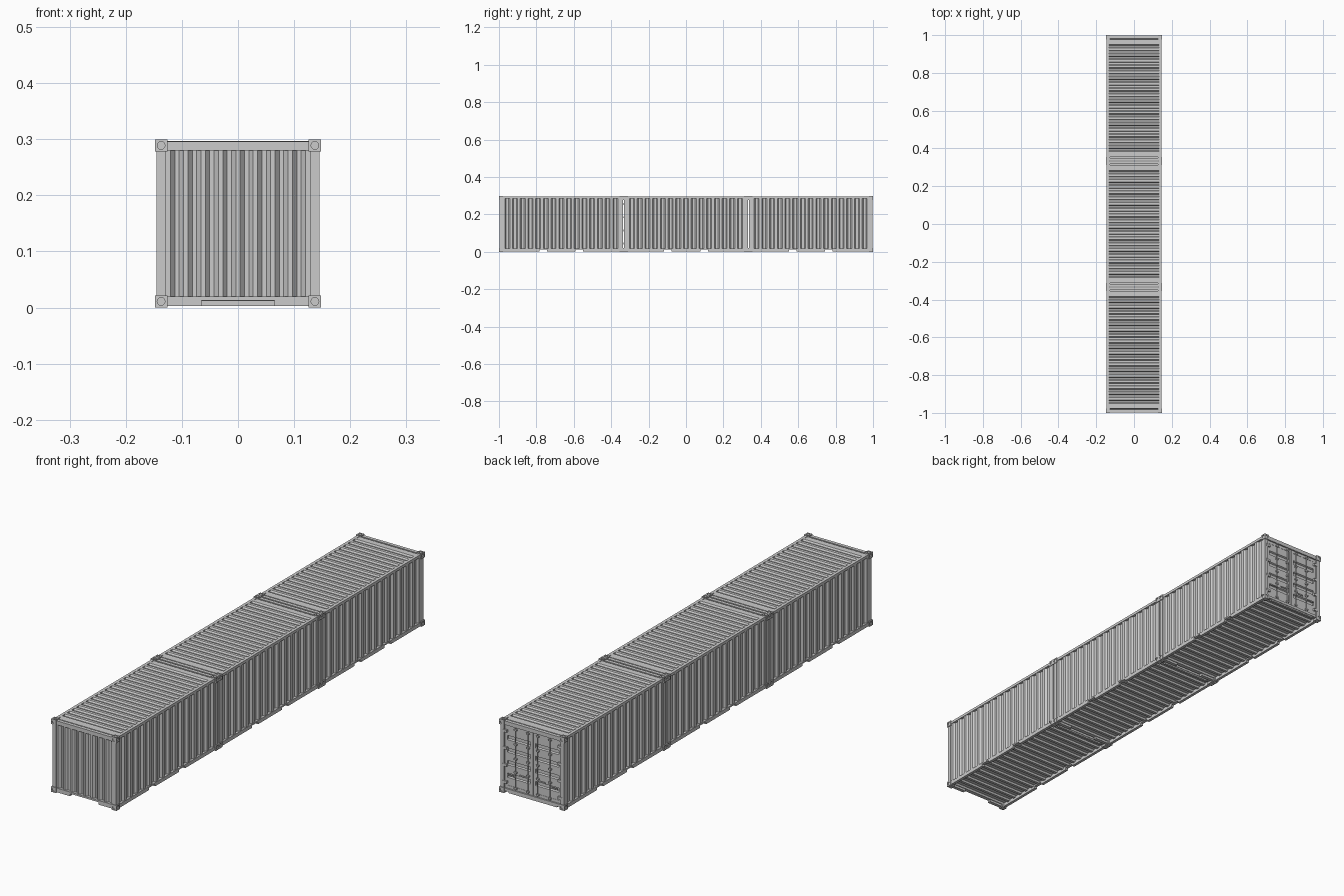
import bpy
import bmesh
import math
from mathutils import Matrix, Vector

old = bpy.data.objects.get("Cube")
if old:
    bpy.data.objects.remove(old, do_unlink=True)

UNITS = 3
LENGTH = 2 / UNITS
H = LENGTH / 2            # half length of one container
W = 0.148                 # half width over the corner fittings
TOP = 0.3
FIT = 0.022               # corner fitting size
LIP = 0.003               # how far fittings stand out from the frame
POST = 0.128              # inner edge of the corner posts
SILL, HEAD = 0.02, 0.28   # opening in the end frames
OUT = W - LIP             # outer side of the frame
END = H - LIP             # outer end of the frame

grey = bpy.data.materials.new("steel_grey")
grey.use_nodes = True
colour = (0.6, 0.6, 0.6, 1)
grey.diffuse_color = colour
grey.node_tree.nodes["Principled BSDF"].inputs["Base Color"].default_value = colour

parts = []


def finish(name, bm):
    mesh = bpy.data.meshes.new(name)
    bm.to_mesh(mesh)
    bm.free()
    mesh.materials.append(grey)
    ob = bpy.data.objects.new(name, mesh)
    bpy.context.collection.objects.link(ob)
    parts.append(ob)
    return ob


def add_box(bm, x, y, z):
    """Box from three (low, high) ranges."""
    size = [abs(r[1] - r[0]) for r in (x, y, z)]
    mid = Vector([(r[0] + r[1]) / 2 for r in (x, y, z)])
    bmesh.ops.create_cube(bm, size=1, matrix=Matrix.Translation(mid) @ Matrix.Diagonal((*size, 1)))


def boxes(name, ranges, mirror=False):
    bm = bmesh.new()
    for x, y, z in ranges:
        add_box(bm, x, y, z)
        if mirror:
            add_box(bm, (-x[1], -x[0]), y, z)
    return finish(name, bm)


def add_rod(bm, centre, radius, length, axis="Z"):
    turn = {"X": Matrix.Rotation(math.pi / 2, 4, "Y"),
            "Y": Matrix.Rotation(math.pi / 2, 4, "X"), "Z": Matrix()}[axis]
    bmesh.ops.create_cone(bm, cap_ends=True, segments=12, radius1=radius, radius2=radius,
                          depth=length, matrix=Matrix.Translation(centre) @ turn)


def corrugated(name, start, stop, count, depth, shares, place, outward):
    """Folded sheet: place(u, d, side) gives a point; shares = crest, slope, valley."""
    crest, slope, valley = shares
    step = (stop - start) / (count + crest)
    points = []
    for i in range(count):
        u = start + i * step
        a, b, c = crest * step, (crest + slope) * step, (crest + slope + valley) * step
        points += [(u, 0), (u + a, 0), (u + b, depth), (u + c, depth)]
    points += [(start + count * step, 0), (stop, 0)]
    bm = bmesh.new()
    rows = [[bm.verts.new(place(u, d, s)) for u, d in points] for s in (0, 1)]
    for i in range(len(points) - 1):
        bm.faces.new((rows[0][i], rows[0][i + 1], rows[1][i + 1], rows[1][i]))
    bm.normal_update()
    if sum(f.normal.dot(Vector(outward)) for f in bm.faces) < 0:
        bmesh.ops.reverse_faces(bm, faces=bm.faces[:])
    return finish(name, bm)


# corner fittings: blocks with a round hole on each outer face
blocks, holes = bmesh.new(), bmesh.new()
for sx in (-1, 1):
    for sy in (-1, 1):
        for z0 in (0, TOP - FIT):
            x, y, z = sx * (W - FIT / 2), sy * (H - FIT / 2), z0 + FIT / 2
            zo = TOP if z0 else 0
            add_box(blocks, (x - FIT / 2, x + FIT / 2), (y - FIT / 2, y + FIT / 2), (z0, z0 + FIT))
            add_rod(holes, (sx * W, y, z), 0.007, 0.006, "X")
            add_rod(holes, (x, sy * H, z), 0.007, 0.006, "Y")
            add_rod(holes, (x, y, zo), 0.007, 0.006, "Z")
fittings = finish("corner_fittings", blocks)
cutter = finish("hole_cutter", holes)
parts.remove(cutter)
cutter.hide_render = True
mod = fittings.modifiers.new("holes", "BOOLEAN")
mod.operation, mod.solver, mod.object = "DIFFERENCE", "EXACT", cutter
bpy.context.view_layer.update()
cut = bpy.data.meshes.new_from_object(fittings.evaluated_get(bpy.context.evaluated_depsgraph_get()))
fittings.modifiers.clear()
fittings.data = cut
bpy.data.objects.remove(cutter, do_unlink=True)

# corner posts
boxes("corner_posts", [((POST, OUT), (y, y + 0.016), (FIT, TOP - FIT))
                       for y in (-END, END - 0.016)], mirror=True)

# side rails, the lower ones notched for fork pockets
inner = H - FIT
rail_x = (OUT - 0.012, OUT)
boxes("top_side_rails", [(rail_x, (-inner, inner), (0.286, 0.297))], mirror=True)
pocket, half = 0.097, 0.02
low = (0.003, 0.012)
boxes("bottom_side_rails", [
    (rail_x, (-inner, inner), (0.012, 0.018)),
    (rail_x, (-inner, -pocket - half), low),
    (rail_x, (half - pocket, pocket - half), low),
    (rail_x, (pocket + half, inner), low)], mirror=True)

# end rails: header at both ends, notched front sill, plain door sill
across = (-POST, POST)
boxes("end_headers", [(across, (y, y + 0.014), (HEAD, 0.296)) for y in (-END, END - 0.014)])
front = (-END, -END + 0.014)
boxes("front_sill", [(across, front, (0.013, SILL)),
                     ((-POST, -0.065), front, (0.003, 0.013)),
                     ((0.065, POST), front, (0.003, 0.013))])
boxes("door_sill", [(across, (END - 0.014, END), (0.009, SILL)),
                    ((-0.11, 0.11), (END - 0.012, END - 0.002), (0.003, 0.009))])

# roof end plates
boxes("roof_end_plates", [((-OUT, OUT), (y, y + 0.022), (0.288, 0.295))
                          for y in (-inner, inner - 0.022)])

# corrugated side walls
for side, sx in (("left", 1), ("right", -1)):
    corrugated(side + "_wall", -H + 0.017, H - 0.017, 15, 0.008, (0.34, 0.16, 0.34),
               lambda u, d, s, sx=sx: (sx * (OUT - 0.002 - d), u, (0.015, 0.29)[s]), (sx, 0, 0))

# corrugated front wall
corrugated("front_wall", -POST, POST, 8, 0.009, (0.25, 0.25, 0.25),
           lambda u, d, s: (u, -END + 0.003 + d, (SILL - 0.005, HEAD + 0.005)[s]), (0, -1, 0))

# corrugated roof and underside
corrugated("roof", -inner + 0.016, inner - 0.016, 19, 0.006, (0.4, 0.15, 0.3),
           lambda u, d, s: ((-OUT, OUT)[s] * 0.96, u, 0.297 - d), (0, 0, 1))
corrugated("underside", -END + 0.006, END - 0.006, 17, 0.007, (0.3, 0.1, 0.5),
           lambda u, d, s: ((-OUT, OUT)[s] * 0.97, u, 0.012 + d), (0, 0, -1))

# door leaves: frame plus a panel with level grooves
face = END - 0.006
leaf = (face - 0.008, face)
boxes("door_frames", [
    ((0.001, 0.011), leaf, (SILL, HEAD)), ((0.117, POST), leaf, (SILL, HEAD)),
    ((0.001, POST), leaf, (SILL, SILL + 0.012)), ((0.001, POST), leaf, (HEAD - 0.012, HEAD))],
    mirror=True)
for side, sx in (("left", 1), ("right", -1)):
    corrugated(side + "_door_panel", SILL + 0.01, HEAD - 0.01, 4, 0.006, (0.66, 0.06, 0.22),
               lambda u, d, s, sx=sx: (sx * (0.009, 0.119)[s], face - 0.001 - d, u), (0, 1, 0))

# lock rods with brackets and handles
rod_x = (0.022, 0.078)
bm = bmesh.new()
for x in rod_x:
    for sx in (-1, 1):
        add_rod(bm, (sx * x, face + 0.003, (SILL + HEAD) / 2), 0.0022, HEAD - SILL + 0.014)
rods = finish("lock_rods", bm)
with bpy.context.temp_override(object=rods, active_object=rods, selected_objects=[rods],
                               selected_editable_objects=[rods]):
    bpy.ops.object.shade_smooth_by_angle()
brackets = [((x - 0.006, x + 0.006), (face - 0.001, face + 0.006), (z - 0.003, z + 0.003))
            for x in rod_x for z in (0.03, 0.095, 0.15, 0.21, 0.27)]
boxes("rod_brackets", brackets, mirror=True)
boxes("door_handles", [((x, x + 0.036), (face + 0.002, face + 0.005), (z, z + 0.005))
                       for x, z in zip(rod_x, (0.085, 0.075))], mirror=True)

# hinges
boxes("door_hinges", [((0.116, 0.136), (face - 0.002, END + 0.001), (z - 0.005, z + 0.005))
                      for z in (0.045, 0.115, 0.185, 0.255)], mirror=True)

# repeat the container along its length
for ob in list(parts):
    base = ob.name
    for i in range(1, UNITS):
        twin = ob.copy()
        twin.name = f"{base}_{i + 1}"
        twin.location.y = (i - 1) * LENGTH
        bpy.context.collection.objects.link(twin)
    ob.location.y = -LENGTH
